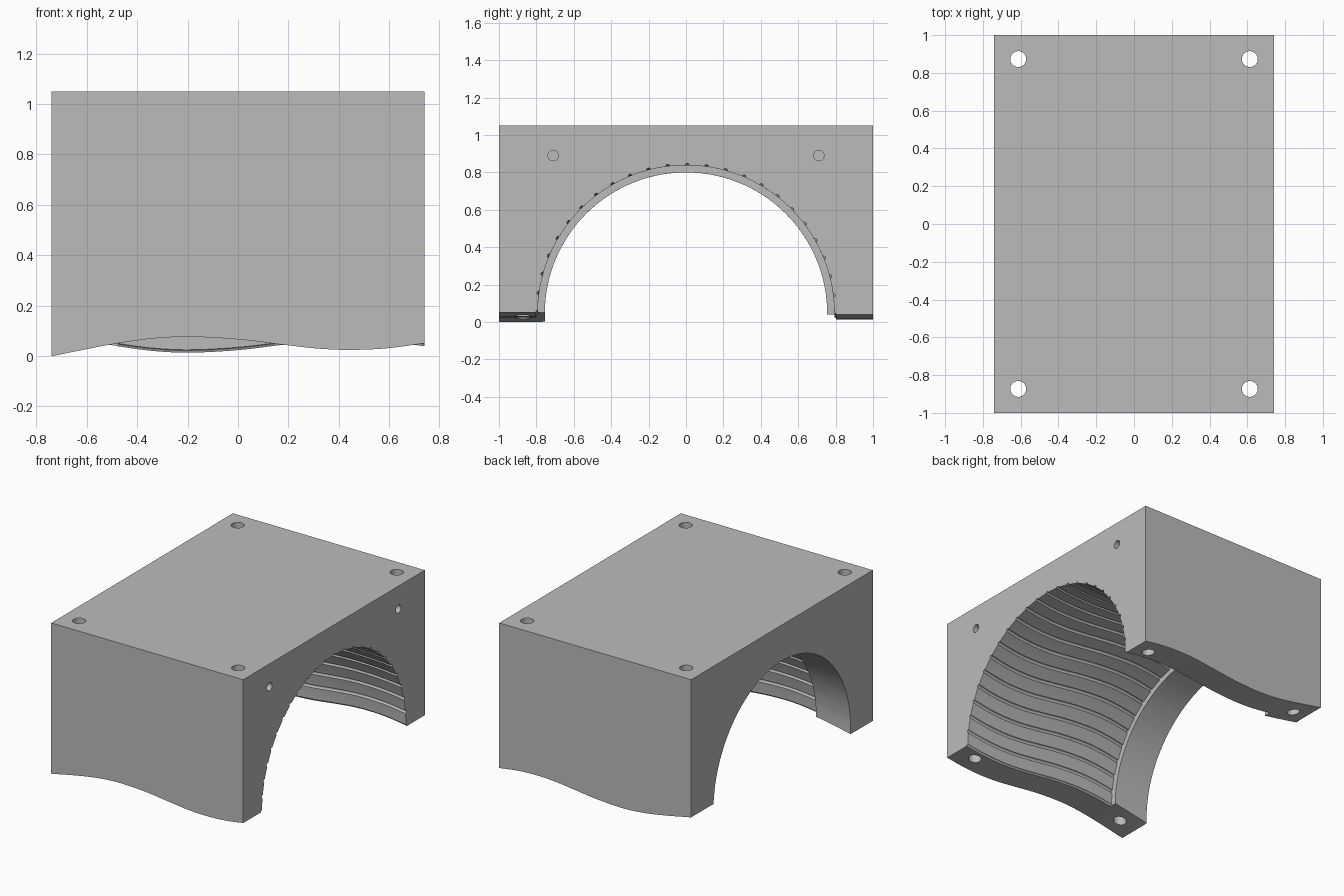
import bpy, bmesh, math
from mathutils import Matrix

if "Cube" in bpy.data.objects:
    bpy.data.objects.remove(bpy.data.objects["Cube"], do_unlink=True)

HALF_X, HALF_Y, TOP = 0.74, 1.0, 1.05
AXIS_Z = 0.045            # height of the bore axis
BORE, LIP = 0.793, 0.755  # bore radius and end lip radius
STEP_X = -0.475           # where the lip begins
GROOVES, GROOVE = 24, 0.011
EDGE = BORE + GROOVE

# Wave of the parting face along x: (x, offset)
WAVE = [(-0.74, -0.045), (-0.51, 0), (-0.35, 0.023), (-0.2, 0.031), (0, 0.021),
        (0.18, 0), (0.33, -0.016), (0.46, -0.02), (0.6, -0.013), (0.74, 0.006)]


def slope(i):
    a, b = WAVE[max(i - 1, 0)], WAVE[min(i + 1, len(WAVE) - 1)]
    return (b[1] - a[1]) / (b[0] - a[0])


def wave(x):
    """Smooth interpolation through the wave points."""
    i = max(k for k in range(len(WAVE) - 1) if WAVE[k][0] <= x + 1e-6)
    (x0, d0), (x1, d1) = WAVE[i], WAVE[i + 1]
    w = x1 - x0
    t = (x - x0) / w
    return (d0 * (1 + 2 * t) * (1 - t) ** 2 + slope(i) * w * t * (1 - t) ** 2
            + d1 * t * t * (3 - 2 * t) + slope(i + 1) * w * t * t * (t - 1))


def arch_samples():
    """Angle and groove depth around the half bore."""
    out = []
    pitch = math.pi / GROOVES
    for k in range(GROOVES + 1):
        for j in range(-3, 4):
            if (k == 0 and j < 0) or (k == GROOVES and j > 0):
                continue
            s = j * math.pi / 6
            out.append((k * pitch + math.sin(s) * GROOVE / BORE, GROOVE * math.cos(s)))
        if k < GROOVES:
            out.append(((k + 0.5) * pitch, 0))
    return out


ARCH = arch_samples()


def section(x, lip):
    """Closed outline of the body at one x."""
    turn = -wave(x) / BORE
    rise = EDGE * math.sin(turn)
    reach = EDGE * math.cos(turn)
    back, front = AXIS_Z + rise, AXIS_Z - rise
    pts = [(-reach, front), (-HALF_Y, front), (-HALF_Y, TOP),
           (HALF_Y, TOP), (HALF_Y, back), (reach, back)]
    for angle, depth in ARCH:
        r = LIP if lip else BORE + depth
        pts.append((r * math.cos(angle + turn), AXIS_Z + r * math.sin(angle + turn)))
    return [(x, y, z) for y, z in pts]


def stations(a, b, n):
    return [a + (b - a) * i / n for i in range(n + 1)]


def new_object(name, bm):
    mesh = bpy.data.meshes.new(name)
    bm.to_mesh(mesh)
    bm.free()
    ob = bpy.data.objects.new(name, mesh)
    bpy.context.collection.objects.link(ob)
    return ob


# Body: sections lofted along x, with a sudden step to the lip radius
bm = bmesh.new()
rings = [section(x, False) for x in stations(HALF_X, STEP_X, 44)]
rings += [section(x, True) for x in stations(STEP_X, -HALF_X, 12)]
rings = [[bm.verts.new(p) for p in ring] for ring in rings]
for r0, r1 in zip(rings, rings[1:]):
    for i in range(len(r0)):
        j = (i + 1) % len(r0)
        bm.faces.new((r0[i], r0[j], r1[j], r1[i]))
bm.faces.new(rings[0])
bm.faces.new(rings[-1][::-1])
bmesh.ops.remove_doubles(bm, verts=bm.verts[:], dist=1e-5)

# Merge the strips of the flat top and outer walls
flat = [e for e in bm.edges if all(abs(v.co.y) > HALF_Y - 1e-4 for v in e.verts)
        and abs(e.verts[0].co.x - e.verts[1].co.x) < 1e-5]
bmesh.ops.dissolve_limit(bm, angle_limit=0.001, verts=[], edges=flat)
bmesh.ops.recalc_face_normals(bm, faces=bm.faces[:])
body = new_object("bore_block", bm)

# Cutters: four bolt holes through the height, two blind pin holes in one end
bm = bmesh.new()
for sx in (-1, 1):
    for sy in (-1, 1):
        bmesh.ops.create_cone(bm, cap_ends=True, segments=40, radius1=0.042, radius2=0.042,
                              depth=2, matrix=Matrix.Translation((sx * 0.613, sy * 0.873, 0.5)))
for sy in (-1, 1):
    place = Matrix.Translation((HALF_X, sy * 0.71, 0.89)) @ Matrix.Rotation(math.pi / 2, 4, 'Y')
    bmesh.ops.create_cone(bm, cap_ends=True, segments=32, radius1=0.028, radius2=0.028,
                          depth=0.5, matrix=place)
cutter = new_object("hole_cutter", bm)
cutter.hide_render = True

cut = body.modifiers.new("holes", 'BOOLEAN')
cut.operation = 'DIFFERENCE'
cut.solver = 'EXACT'
cut.object = cutter

bpy.ops.object.select_all(action='DESELECT')
body.select_set(True)
bpy.context.view_layer.objects.active = body
bpy.ops.object.modifier_apply(modifier=cut.name)
bpy.data.objects.remove(cutter, do_unlink=True)

# Plain grey finish
grey = bpy.data.materials.new("plain_grey")
grey.use_nodes = True
colour = (0.5, 0.5, 0.5, 1)
grey.diffuse_color = colour
grey.node_tree.nodes["Principled BSDF"].inputs["Base Color"].default_value = colour
body.data.materials.clear()
body.data.materials.append(grey)
bpy.ops.object.shade_smooth_by_angle(angle=math.radians(32))
